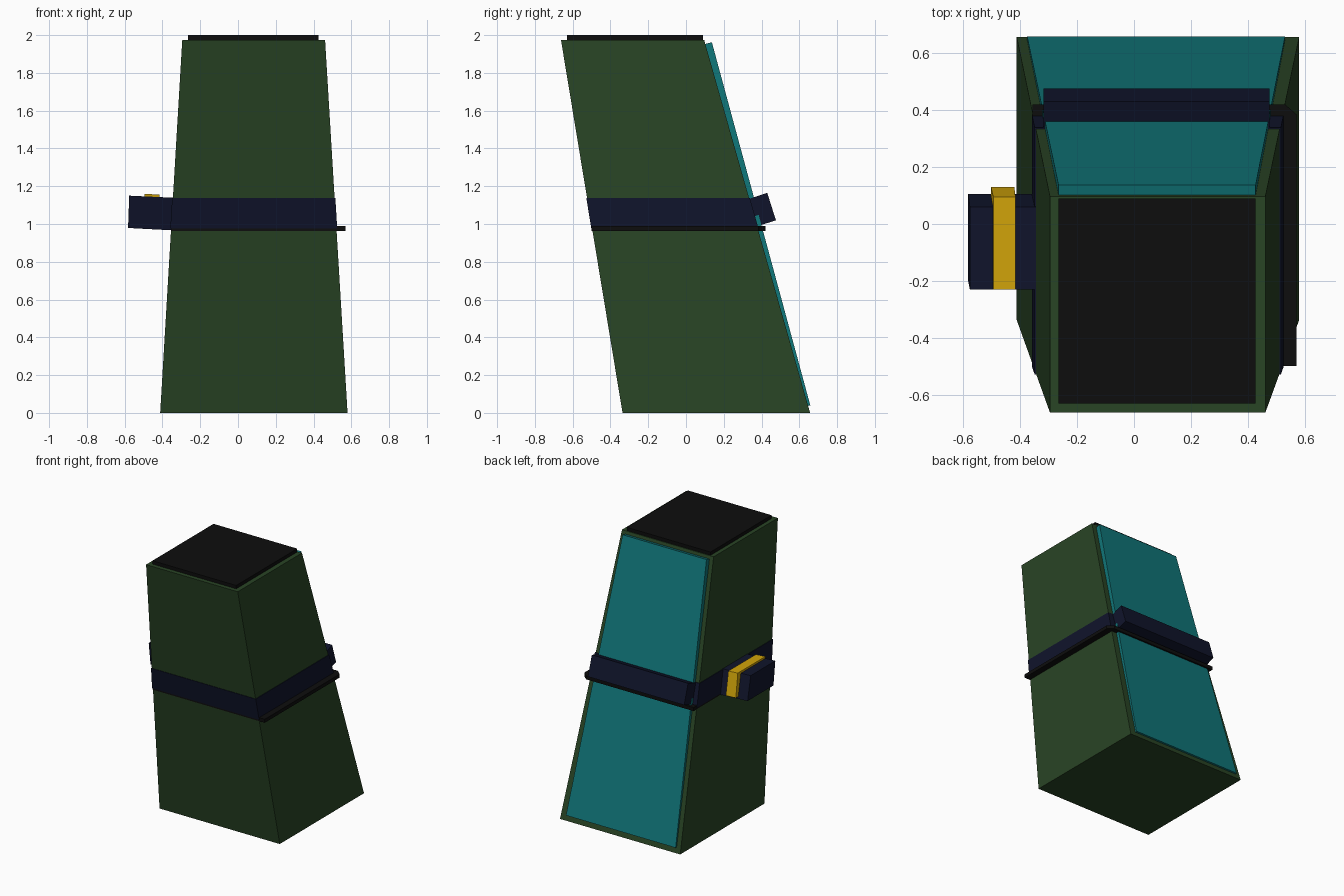
import bpy, bmesh

if "Cube" in bpy.data.objects:
    bpy.data.objects.remove(bpy.data.objects["Cube"])

def material(name, rgb):
    m = bpy.data.materials.new(name)
    m.diffuse_color = (*rgb, 1)
    m.use_nodes = True
    m.node_tree.nodes["Principled BSDF"].inputs["Base Color"].default_value = m.diffuse_color
    return m

GREEN = material("green", (0.022, 0.058, 0.018))
TEAL = material("teal", (0.005, 0.18, 0.19))
NAVY = material("navy", (0.005, 0.007, 0.024))
BLACK = material("black", (0.004, 0.004, 0.004))
GOLD = material("gold", (0.65, 0.38, 0.003))

def loft(name, lower, upper, mat):
    """Closed solid between two matching point loops."""
    bm = bmesh.new()
    a = [bm.verts.new(p) for p in lower]
    b = [bm.verts.new(p) for p in upper]
    bm.faces.new(a[::-1])
    bm.faces.new(b)
    n = len(a)
    for i in range(n):
        j = (i + 1) % n
        bm.faces.new((a[i], a[j], b[j], b[i]))
    bmesh.ops.recalc_face_normals(bm, faces=bm.faces)
    mesh = bpy.data.meshes.new(name)
    bm.to_mesh(mesh)
    bm.free()
    mesh.materials.append(mat)
    obj = bpy.data.objects.new(name, mesh)
    bpy.context.collection.objects.link(obj)
    return obj

def rect(x0, x1, y0, y1, z, z_right=None):
    zr = z if z_right is None else z_right
    return [(x0, y0, z), (x1, y0, zr), (x1, y1, zr), (x0, y1, z)]

def body_section(z, grow=0.0):
    """Rectangle of the leaning, tapering body at height z."""
    t = z / 1.975
    mix = lambda p, q: p + (q - p) * t
    return rect(mix(-0.412, -0.295) - grow, mix(0.58, 0.461) + grow,
                mix(-0.336, -0.662) - grow, mix(0.657, 0.096) + grow, z)

# Leaning body and its dark top cap
loft("body", body_section(0), body_section(1.975), GREEN)
loft("top_cap", rect(-0.265, 0.426, -0.63, 0.09, 1.96),
     rect(-0.265, 0.426, -0.63, 0.09, 2.0), BLACK)

# Back panel, standing further out toward the top
loft("back_panel",
     [(-0.375, 0.60, 0.025), (0.53, 0.60, 0.025), (0.53, 0.658, 0.04), (-0.375, 0.658, 0.04)],
     [(-0.265, 0.07, 1.945), (0.427, 0.07, 1.945), (0.427, 0.137, 1.962), (-0.265, 0.137, 1.962)],
     TEAL)

# Belt band following the body
loft("belt", body_section(0.975, 0.004), body_section(1.137, 0.004), NAVY)

# Raised belt section across the back
profile = [(0.325, 1.13), (0.43, 1.165), (0.476, 1.02), (0.37, 0.985)]
loft("belt_back", [(-0.318, y, z) for y, z in profile],
     [(0.476, y, z) for y, z in profile], NAVY)

# Thin dark strip under the belt, with a cut back corner
outline = [(-0.356, -0.499), (0.57, -0.499), (0.57, 0.385),
           (0.53, 0.42), (-0.356, 0.42)]
loft("under_strip", [(x, y, 0.964) for x, y in outline],
     [(x, y, 0.99) for x, y in outline], BLACK)

# Side pouch with a gold strap around it
loft("pouch", rect(-0.582, -0.32, -0.2, 0.105, 0.979, 0.965),
     rect(-0.576, -0.32, -0.23, 0.06, 1.15, 1.138), NAVY)
loft("pouch_strap", rect(-0.502, -0.42, -0.198, 0.13, 0.99, 0.986),
     rect(-0.494, -0.416, -0.23, 0.095, 1.16, 1.155), GOLD)
